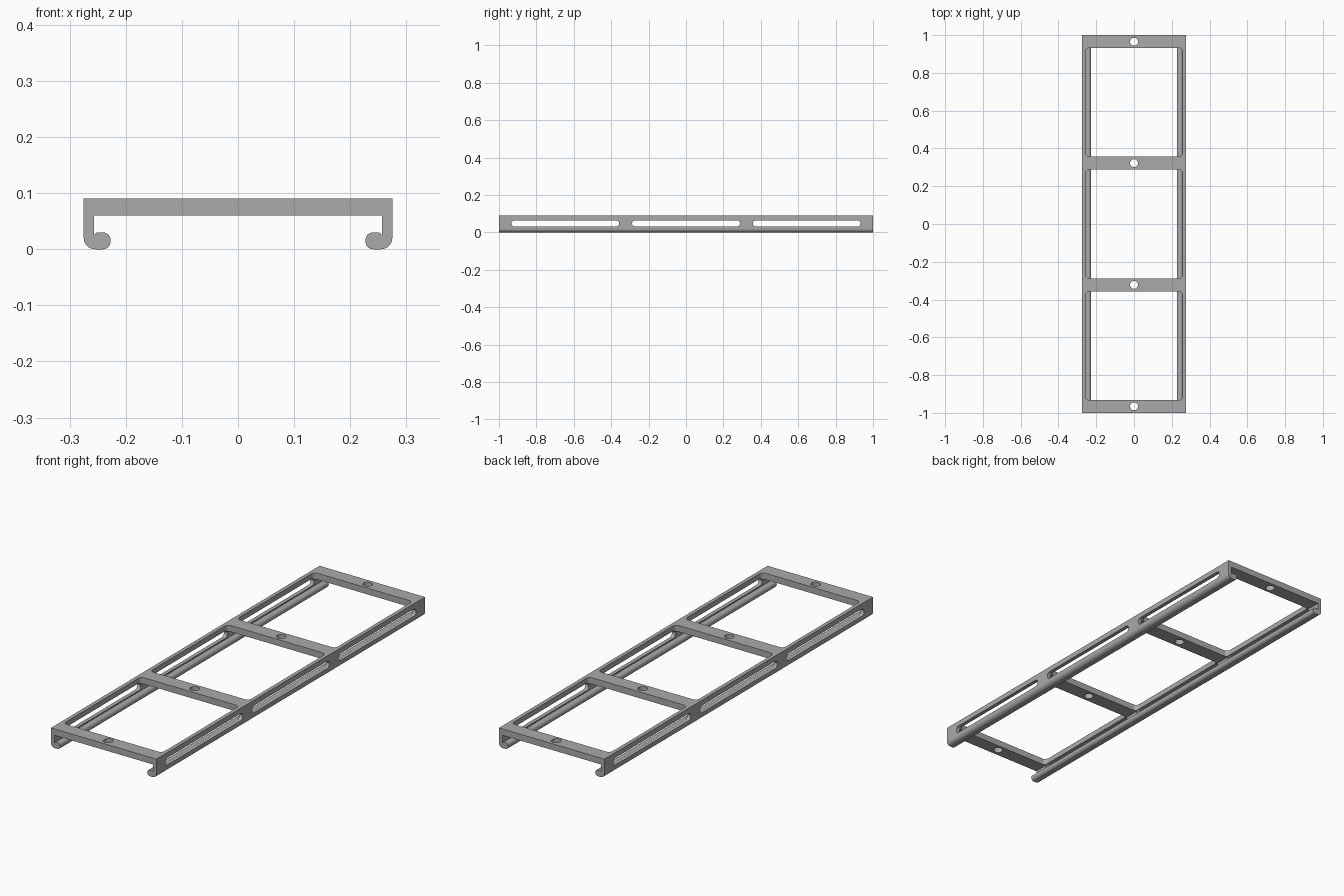
import bpy, bmesh, math
from mathutils import Vector

cube = bpy.data.objects.get("Cube")
if cube:
    bpy.data.objects.remove(cube, do_unlink=True)

HALF_W, INNER, TIP = 0.275, 0.257, 0.227
TOP, UNDER, LIP = 0.09, 0.06, 0.03
BAYS = (-0.645, 0, 0.645)
BAY_HALF = 0.288

grey = bpy.data.materials.new("satin_grey")
grey.use_nodes = True
grey.diffuse_color = (0.4, 0.4, 0.4, 1)
grey.node_tree.nodes["Principled BSDF"].inputs["Base Color"].default_value = (0.4, 0.4, 0.4, 1)


def arc(cx, cy, r, start, end, steps=8):
    """Points on an arc, angles in degrees."""
    angles = [math.radians(start + (end - start) * i / steps) for i in range(steps + 1)]
    return [(cx + r * math.cos(a), cy + r * math.sin(a)) for a in angles]


def rounded(cx, cy, hx, hy, r):
    """Rounded rectangle outline."""
    pts = []
    for i, (sx, sy) in enumerate(((1, 1), (-1, 1), (-1, -1), (1, -1))):
        pts += arc(cx + sx * (hx - r), cy + sy * (hy - r), r, 90 * i, 90 * i + 90)
    return pts


def prism(name, outline, axis, low, high):
    """Extrude a closed outline along one axis."""
    place = {"x": lambda a, b, d: (d, a, b),
             "y": lambda a, b, d: (a, d, b),
             "z": lambda a, b, d: (a, b, d)}[axis]
    bm = bmesh.new()
    face = bm.faces.new([bm.verts.new(place(a, b, low)) for a, b in outline])
    new = bmesh.ops.extrude_face_region(bm, geom=[face])["geom"]
    shift = Vector(place(0, 0, high - low))
    bmesh.ops.translate(bm, vec=shift, verts=[v for v in new if isinstance(v, bmesh.types.BMVert)])
    bmesh.ops.remove_doubles(bm, verts=bm.verts, dist=1e-5)
    bmesh.ops.recalc_face_normals(bm, faces=bm.faces)
    mesh = bpy.data.meshes.new(name)
    bm.to_mesh(mesh)
    bm.free()
    mesh.materials.append(grey)
    obj = bpy.data.objects.new(name, mesh)
    bpy.context.collection.objects.link(obj)
    return obj


# Channel section with inward curled lips, mirrored about the middle
half = [(HALF_W, TOP)]
half += arc(HALF_W - 0.02, 0.02, 0.02, 0, -90)
half += arc(TIP + 0.014, 0.014, 0.014, 270, 180)
half += arc(TIP + 0.014, LIP - 0.014, 0.014, 180, 90)
half += arc(INNER - 0.008, LIP - 0.008, 0.008, 90, 0, 4)
half += [(INNER, UNDER)]
section = half + [(-x, z) for x, z in reversed(half)]
frame = prism("rail_frame", section, "y", -1, 1)

# Cutters: top windows, side slots and screw holes
cutters = []
for y in BAYS:
    cutters.append(prism("window_cutter", rounded(0, y, INNER, BAY_HALF, 0.02), "z", 0.05, 0.12))
    slot = rounded(y, 0.048, BAY_HALF, 0.017, 0.0169)
    for side in (-1, 1):
        cutters.append(prism("slot_cutter", slot, "x", side * 0.25, side * 0.3))
for y in (-0.965, -0.322, 0.322, 0.965):
    cutters.append(prism("hole_cutter", arc(0, y, 0.021, 0, 360, 32)[:-1], "z", 0.04, 0.12))

for cutter in cutters:
    cutter.hide_render = True
    mod = frame.modifiers.new("cut", "BOOLEAN")
    mod.operation = "DIFFERENCE"
    mod.solver = "EXACT"
    mod.object = cutter

# Bake the cuts and remove the cutters
bpy.context.view_layer.update()
graph = bpy.context.evaluated_depsgraph_get()
baked = bpy.data.meshes.new_from_object(frame.evaluated_get(graph))
frame.modifiers.clear()
frame.data = baked
for cutter in cutters:
    bpy.data.objects.remove(cutter, do_unlink=True)

bpy.ops.object.select_all(action="DESELECT")
frame.select_set(True)
bpy.context.view_layer.objects.active = frame
bpy.ops.object.shade_smooth_by_angle(angle=math.radians(30))
